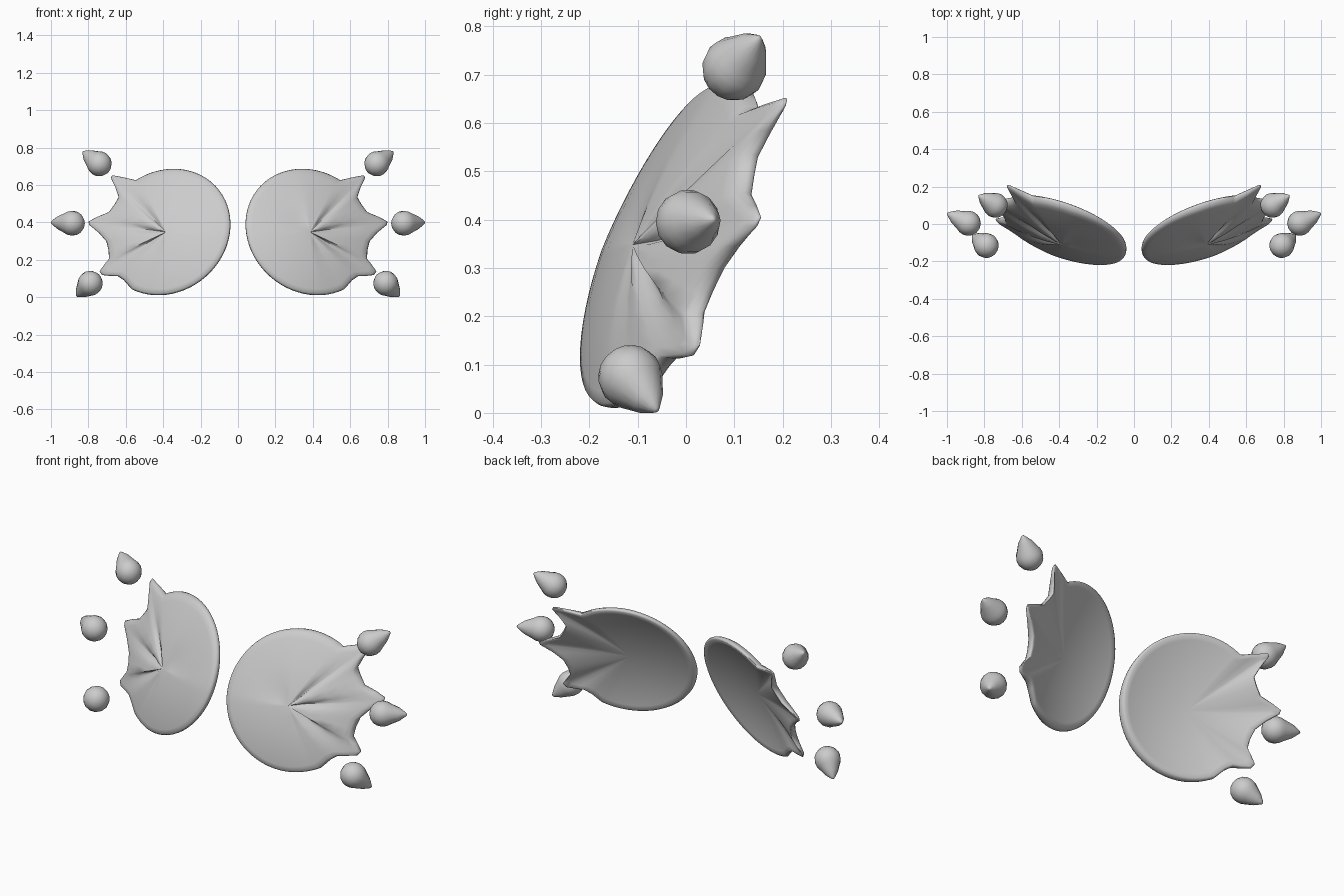
import bpy, bmesh, math
from mathutils import Vector

if "Cube" in bpy.data.objects:
    bpy.data.objects.remove(bpy.data.objects["Cube"])

CX, CZ = 0.385, 0.348          # disc centre in the front view


def finish(bm, name, angle):
    bmesh.ops.recalc_face_normals(bm, faces=bm.faces)
    me = bpy.data.meshes.new(name)
    bm.to_mesh(me)
    bm.free()
    ob = bpy.data.objects.new(name, me)
    bpy.context.collection.objects.link(ob)
    mod = ob.modifiers.new("Mirror", 'MIRROR')
    mod.use_axis[0] = True
    mod.use_mirror_merge = False
    bpy.ops.object.select_all(action='DESELECT')
    ob.select_set(True)
    bpy.context.view_layer.objects.active = ob
    bpy.ops.object.shade_smooth_by_angle(angle=math.radians(angle))
    return ob


def bridge(bm, rings):
    for a, b in zip(rings, rings[1:]):
        n = len(a)
        for i in range(n):
            bm.faces.new((a[i], a[(i + 1) % n], b[(i + 1) % n], b[i]))


def ellipse(t):
    return (CX + 0.345 * math.cos(t),
            CZ + 0.338 * (0.993 * math.sin(t) - 0.12 * math.cos(t)))


# Disc outline: leaning ellipse on the inner side, three spikes on the outer side
outline = [ellipse(math.radians(65 + i * 237 / 44)) for i in range(45)]
outline += [(0.61, 0.09), (0.642, 0.112), (0.68, 0.113), (0.727, 0.118), (0.74, 0.138),
            (0.712, 0.178), (0.69, 0.205), (0.692, 0.25), (0.704, 0.298), (0.745, 0.345),
            (0.797, 0.387), (0.799, 0.405), (0.75, 0.43), (0.69, 0.455), (0.658, 0.50),
            (0.638, 0.535), (0.655, 0.585), (0.68, 0.638), (0.672, 0.652),
            (0.61, 0.64), (0.545, 0.625)]


def plane(x, z):
    return 0.16 + 0.35 * (x - 0.8) + 0.4 * (z - 0.4)


# Dished shell, lofted from the front centre over the rim to the back centre
def dished_disc():
    bm = bmesh.new()
    dome = 0.06

    def point(x, z, f, side):
        rho = math.hypot(x - CX, z - CZ) / 0.342
        thick = 0.045 / max(1.0, rho) ** 4
        px, pz = CX + (x - CX) * f, CZ + (z - CZ) * f
        return bm.verts.new((px, plane(px, pz) - dome * (1 - f * f) - thick * side, pz))

    levels = [(f, 1) for f in (0.15, 0.35, 0.55, 0.75, 0.9, 0.97)]
    levels += [(0.993, 0.8), (1, 0.5), (0.993, 0.2)]
    levels += [(f, 0) for f in (0.97, 0.9, 0.75, 0.55, 0.35, 0.15)]
    rings = [[point(x, z, f, s) for x, z in outline] for f, s in levels]
    bridge(bm, rings)
    for ring, s in ((rings[0], 1), (rings[-1], 0)):
        c = bm.verts.new((CX, plane(CX, CZ) - dome - 0.045 * s, CZ))
        for i in range(len(ring)):
            bm.faces.new((c, ring[i], ring[(i + 1) % len(ring)]))
    return finish(bm, "spiked_disc", 60)


# Teardrop: turned ball drawn out to a blunt point
def teardrop(name, centre, tip, r=0.067, sides=14):
    bm = bmesh.new()
    axis = Vector(tip) - Vector(centre)
    length = axis.length
    rot = axis.to_track_quat('Z', 'Y')
    prof = [(r * math.cos(math.radians(a)), r * math.sin(math.radians(a)))
            for a in (-65, -40, -20, 0, 20, 36)]
    prof += [(0.034, 0.68 * length), (0.014, 0.9 * length), (0.006, 0.98 * length)]
    ends = (-r, length)

    def place(x, y, z):
        return bm.verts.new(Vector(centre) + rot @ Vector((x, y, z)))

    rings = [[place(q * math.cos(k * math.tau / sides), q * math.sin(k * math.tau / sides), h)
              for k in range(sides)] for q, h in prof]
    bridge(bm, rings)
    for ring, h in ((rings[0], ends[0]), (rings[-1], ends[1])):
        c = place(0, 0, h)
        for i in range(sides):
            bm.faces.new((c, ring[i], ring[(i + 1) % sides]))
    return finish(bm, name, 70)


dished_disc()
teardrop("upper_teardrop", (0.742, 0.10, 0.713), (0.83, 0.152, 0.778))
teardrop("middle_teardrop", (0.886, 0.004, 0.395), (1.0, 0.058, 0.40))
teardrop("lower_teardrop", (0.79, -0.115, 0.074), (0.863, -0.06, 0.004))
